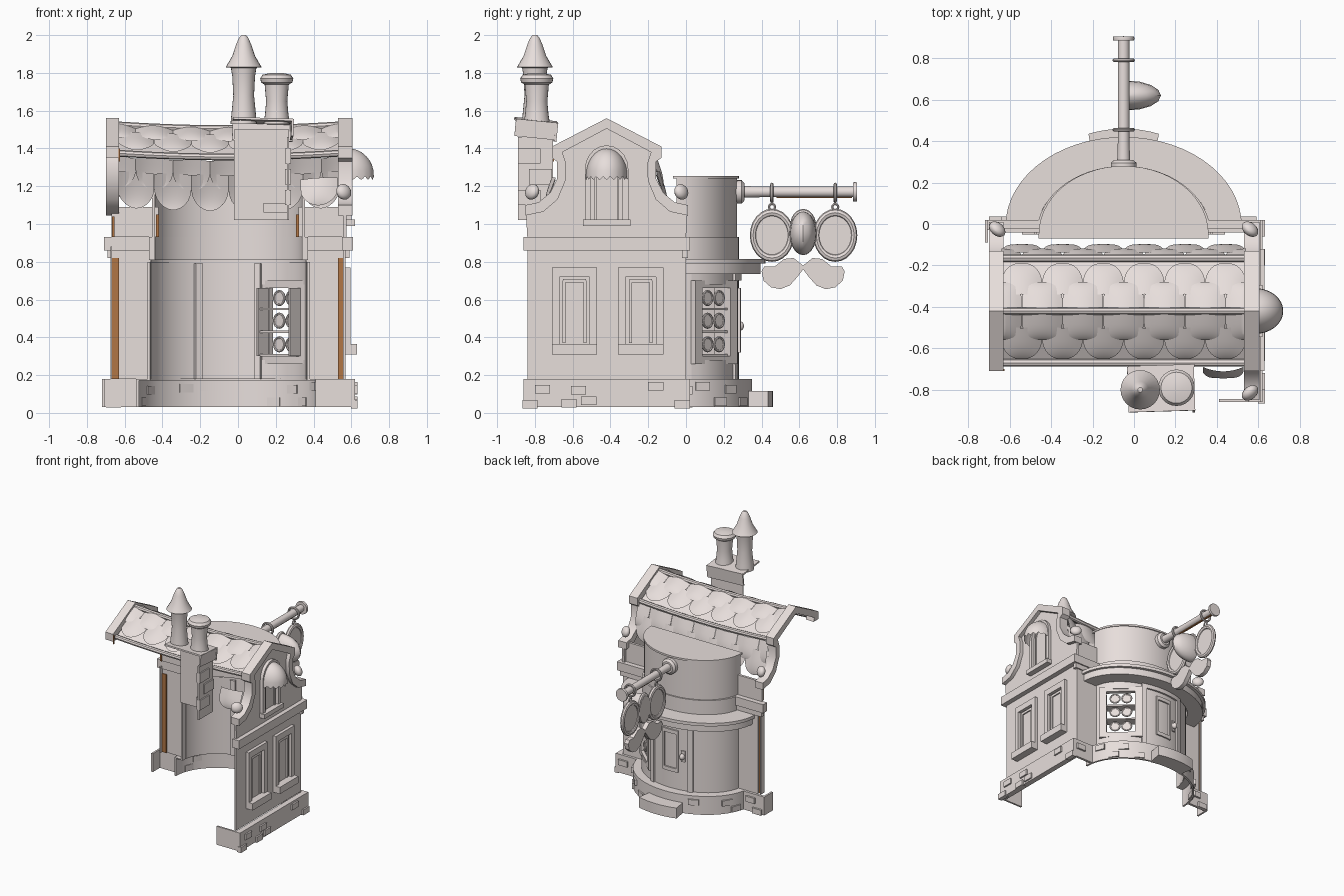
import bpy, bmesh, math
from mathutils import Matrix, Vector

if "Cube" in bpy.data.objects:
    bpy.data.objects.remove(bpy.data.objects["Cube"])

def material(name, rgb):
    m = bpy.data.materials.new(name)
    m.diffuse_color = (*rgb, 1)
    m.use_nodes = True
    m.node_tree.nodes["Principled BSDF"].inputs["Base Color"].default_value = m.diffuse_color
    return m

STONE = material("pale stone", (0.81, 0.74, 0.72))
BROWN = material("brown wood", (0.44, 0.18, 0.06))
CX, RY = -0.05, -0.42          # rotunda axis x, ridge y

def mesh(name, verts, faces, mat=STONE, loc=(0, 0, 0), rot=(0, 0, 0)):
    me = bpy.data.meshes.new(name)
    me.from_pydata([tuple(v) for v in verts], [], faces)
    bm = bmesh.new(); bm.from_mesh(me)
    bmesh.ops.recalc_face_normals(bm, faces=bm.faces)
    bm.to_mesh(me); bm.free()
    me.materials.append(mat)
    ob = bpy.data.objects.new(name, me)
    ob.location, ob.rotation_euler = loc, rot
    bpy.context.collection.objects.link(ob)
    return ob

def box(name, c, s, rot=(0, 0, 0), mat=STONE):
    v = [(s[0]*i/2, s[1]*j/2, s[2]*k/2) for i in (-1, 1) for j in (-1, 1) for k in (-1, 1)]
    f = [(0, 1, 3, 2), (4, 6, 7, 5), (0, 4, 5, 1), (2, 3, 7, 6), (0, 2, 6, 4), (1, 5, 7, 3)]
    return mesh(name, v, f, mat, c, rot)

def span(name, x0, x1, y0, y1, z0, z1, mat=STONE):
    return box(name, ((x0+x1)/2, (y0+y1)/2, (z0+z1)/2), (x1-x0, y1-y0, z1-z0), (0, 0, 0), mat)

def place(axis, p, h):
    return (h, p[0], p[1]) if axis == 'X' else (p[0], p[1], h)

def ribbon(name, outer, inner, axis, lo, hi):
    """Solid strip between two 2D lines, extruded along an axis."""
    n = len(outer)
    v = [place(axis, p, h) for h in (lo, hi) for line in (outer, inner) for p in line]
    f = [(0, n, 3*n, 2*n), (n-1, 2*n-1, 4*n-1, 3*n-1)]
    for i in range(n-1):
        j = i+1
        f += [(i, j, n+j, n+i), (2*n+i, 3*n+i, 3*n+j, 2*n+j),
              (i, 2*n+i, 2*n+j, j), (n+i, n+j, 3*n+j, 3*n+i)]
    return mesh(name, v, f)

def prism(name, pts, axis, lo, hi):
    n = len(pts)
    v = [place(axis, p, h) for h in (lo, hi) for p in pts]
    f = [tuple(range(n)), tuple(range(2*n-1, n-1, -1))]
    f += [(i, (i+1) % n, n+(i+1) % n, n+i) for i in range(n)]
    return mesh(name, v, f)

def ell(a, b, cy, t0=0, t1=180, n=28):
    return [(CX + a*math.cos(math.radians(t0+(t1-t0)*i/n)),
             cy + b*math.sin(math.radians(t0+(t1-t0)*i/n))) for i in range(n+1)]

def arc(name, a, b, th, z0, z1, t0=0, t1=180, cy=-0.05):
    n = max(2, int((t1-t0)/6))
    return ribbon(name, ell(a, b, cy, t0, t1, n), ell(a-th, b-th, cy, t0, t1, n), 'Z', z0, z1)

def lathe(name, prof, loc, axis='Z', n=24, sc=(1, 1, 1), rot=(0, 0, 0), closed=False):
    v, m = [], len(prof)
    for i in range(n):
        c, s = math.cos(2*math.pi*i/n), math.sin(2*math.pi*i/n)
        for r, h in prof:
            p = {'Z': (r*c, r*s, h), 'X': (h, r*c, r*s), 'Y': (r*c, h, r*s)}[axis]
            v.append([p[k]*sc[k] for k in range(3)])
    f = [(i*m+j, ((i+1) % n)*m+j, ((i+1) % n)*m+(j+1) % m, i*m+(j+1) % m)
         for i in range(n) for j in range(m if closed else m-1)]
    if not closed:
        f += [tuple(i*m for i in range(n)), tuple(i*m+m-1 for i in range(n))]
    return mesh(name, v, f, STONE, loc, rot)

def ring(name, R, r, loc, axis, sc=(1, 1, 1), rot=(0, 0, 0), n=24):
    prof = [(R+r*math.cos(k*math.pi/4), r*math.sin(k*math.pi/4)) for k in range(8)]
    return lathe(name, prof, loc, axis, n, sc, rot, True)

def ball(name, loc, sc, rot=(0, 0, 0), n=16):
    prof = [(max(0.01, math.sin(math.pi*k/10)), -math.cos(math.pi*k/10)) for k in range(11)]
    return lathe(name, prof, loc, 'Z', n, sc, rot)

# --- plinth ---
arc("rotunda_plinth", 0.49, 0.40, 0.015, 0.03, 0.18)
arc("rotunda_plinth_ledge", 0.49, 0.40, 0.075, 0.172, 0.18)
ribbon("door_step", ell(0.55, 0.51, -0.05, 72, 108, 8), ell(0.48, 0.38, -0.05, 72, 108, 8), 'Z', 0.03, 0.115)
span("side_plinth", 0.575, 0.62, -0.86, 0.02, 0.03, 0.18)
span("side_plinth_return", 0.41, 0.62, -0.86, -0.845, 0.03, 0.18)
span("front_plinth_right", 0.42, 0.62, 0.0, 0.02, 0.03, 0.18)
span("front_plinth_left", -0.72, -0.53, 0.0, 0.02, 0.03, 0.18)
span("left_plinth_return", -0.72, -0.705, -0.09, 0.02, 0.03, 0.18)
for y, z in ((-.825, .045), (-.76, .125), (-.57, .12), (-.62, .05), (-.515, .065), (-.16, .14), (-.02, .045)):
    box("plinth_brick", (0.615, y, z), (0.035, 0.08, 0.045))
for t, z in ((20, .14), (35, .06), (45, .125), (60, .06), (118, .13), (150, .12), (160, .06)):
    a = math.radians(t)
    box("plinth_brick", (CX+.485*math.cos(a), -.05+.395*math.sin(a), z), (.08, .03, .045), (0, 0, a-math.pi/2))
for x, z in ((-.66, .05), (-.6, .13), (.55, .12)):
    box("plinth_brick", (x, 0.02, z), (0.08, 0.03, 0.045))

# --- walls ---
span("side_wall", 0.555, 0.57, -0.84, 0.0, 0.18, 0.88)
span("front_wall_right", 0.36, 0.57, -0.015, 0.0, 0.18, 0.88)
span("front_wall_left", -0.65, -0.46, -0.015, 0.0, 0.18, 0.88)
span("left_wall_stub", -0.675, -0.667, -0.05, 0.0, 0.18, 0.88)
span("wood_edge_left", -0.667, -0.63, -0.025, -0.016, 0.18, 0.82, BROWN)
span("wood_edge_right", 0.53, 0.555, -0.025, -0.016, 0.18, 0.82, BROWN)
for x0, x1 in ((-.71, -.44), (.34, .61)):
    span("front_cornice", x0, x1, -0.03, 0.02, 0.86, 0.93)
    span("front_cornice_trim", x0+.02, x1-.02, -0.02, 0.01, 0.82, 0.86)
span("side_cornice", 0.55, 0.61, -0.86, 0.01, 0.86, 0.93)
span("upper_wall_left", -0.67, -0.42, -0.04, -0.02, 0.93, 1.09)
span("upper_wall_right", 0.32, 0.57, -0.04, -0.02, 0.93, 1.09)
span("wood_edge_upper", -0.668, -0.655, -0.05, -0.041, 0.93, 1.04, BROWN)
span("wood_edge_roof", -0.632, -0.624, -0.71, -0.70, 1.33, 1.40, BROWN)
for x in (-.425, .315):
    span("wood_edge_drum", x-.008, x+.008, -0.068, -0.061, 0.93, 1.05, BROWN)

# --- rotunda ---
for t0, t1 in ((0, 14), (65, 180)):
    arc("round_wall", 0.43, 0.33, 0.015, 0.18, 0.80, t0, t1)
arc("wall_below_window", 0.43, 0.33, 0.015, 0.18, 0.28, 14, 65)
arc("wall_above_window", 0.43, 0.33, 0.015, 0.68, 0.80, 14, 65)
arc("canopy_trim", 0.55, 0.405, 0.12, 0.735, 0.79, 0, 180, -0.01)
arc("canopy_top", 0.57, 0.43, 0.16, 0.79, 0.815, 0, 180, -0.01)
arc("drum_base", 0.42, 0.33, 0.03, 0.81, 0.93)
arc("drum_wall", 0.405, 0.32, 0.015, 0.93, 1.25)
o = ell(0.41, 0.33, -0.05)
ribbon("drum_lid", o, [(x, -0.07) for x, y in o], 'Z', 1.24, 1.255)
for t0, t1 in ((65, 70), (110, 116)):
    arc("door_post", 0.445, 0.345, 0.05, 0.18, 0.79, t0, t1)
arc("door_lintel", 0.445, 0.345, 0.014, 0.70, 0.78, 70, 110)
for t0, t1 in ((82, 84), (98, 100)):
    arc("door_panel_side", 0.442, 0.342, 0.02, 0.32, 0.66, t0, t1)
for z in (.32, .63):
    arc("door_panel_rail", 0.442, 0.342, 0.02, z, z+.03, 82, 100)
ball("door_knob", (-0.165, 0.285, 0.46), (0.02, 0.022, 0.025))
box("door_handle_plate", (-0.165, 0.27, 0.46), (0.03, 0.015, 0.09), (0, 0, 0.2))

# --- shop window with spectacles on shelves ---
W = Matrix.Translation((0.245, 0.137, 0)) @ Matrix.Rotation(math.radians(47.3), 4, 'Z')
WR = (0, 0, math.radians(47.3))
def wbox(name, n, u, z, s):
    box(name, W @ Vector((n, u, z)), s, WR)
for s in (-1, 1):
    wbox("window_post", 0.015, s*.137, 0.48, (.035, .055, .44))
    wbox("display_side", -0.04, s*.115, 0.48, (.09, .01, .36))
for z in (.28, .68):
    wbox("window_rail", 0.015, 0, z, (.035, .32, .04))
for z in (.305, .43, .55):
    wbox("display_shelf", -0.03, 0, z, (.08, .22, .012))
    for s in (-1, 1):
        p = W @ Vector((0.01, s*.045, z+.058))
        ring("spectacle_rim", 0.036, 0.007, p, 'X', rot=WR, n=16)
        lathe("spectacle_lens", [(.034, -.003), (.034, .003)], p, 'X', 16, rot=WR)

# --- side windows ---
for y in (-.59, -.24):
    for s in (-1, 1):
        span("window_frame_side", .56, .595, y+s*.10-.02, y+s*.10+.02, .34, .77)
        span("window_inner_side", .56, .58, y+s*.055-.008, y+s*.055+.008, .37, .70)
    span("window_frame_top", .56, .595, y-.12, y+.12, .72, .77)
    span("window_inner_top", .56, .58, y-.06, y+.06, .69, .71)
    span("window_sill", .56, .63, y-.12, y+.12, .31, .365)

# --- gable and copings ---
out = [(0, 1.56), (.29, 1.41), (.29, 1.35), (.262, 1.33), (.262, 1.24), (.30, 1.165), (.36, 1.115), (.43, 1.10)]
inn = [(0, 1.505), (.235, 1.38), (.225, 1.35), (.215, 1.32), (.218, 1.23), (.26, 1.13), (.335, 1.065), (.43, 1.045)]
def side(pts, s): return [(RY+s*d, z) for d, z in pts]
prism("gable_wall", side(out, 1) + [(0.0, .93), (-.84, .93)] + side(out, -1)[:0:-1], 'X', 0.555, 0.575)
for s in (-1, 1):
    ribbon("gable_coping", side(out, s), side(inn, s), 'X', 0.53, 0.605)
    ball("gable_scroll", (0.56, RY+s*.395, 1.17), (.045, .03, .042), (.3*s, 0, -.7*s))
ribbon("left_coping_front", side(out, 1), side(inn, 1), 'X', -0.70, -0.63)
ribbon("left_coping_back", side(out, -1)[:3], side(inn, -1)[:3], 'X', -0.70, -0.63)
ball("left_scroll", (-0.66, -0.025, 1.17), (.045, .03, .042), (.3, 0, -.7))

# --- gable window with shell awning ---
def arch(r, n=10): return [(RY-r, 1.02)] + [(RY-r*math.cos(math.pi*i/n), 1.29+r*1.1*math.sin(math.pi*i/n)) for i in range(n+1)] + [(RY+r, 1.02)]
ribbon("gable_window_frame", arch(.115), arch(.085), 'X', 0.57, 0.60)
ribbon("gable_window_inner", arch(.065), arch(.055), 'X', 0.57, 0.585)
span("gable_window_sill", .57, .62, -.545, -.295, 0.99, 1.025)
v, N, M = [], 40, 8
for j in range(M+1):
    e = math.pi/2*j/M
    for i in range(N+1):
        a = math.pi*i/N
        k = math.cos(e)
        z = 1.255 + .145*math.sin(e) - (.02*abs(math.sin(a*9)) if j == 0 else 0)
        v.append((.585+.135*k*math.sin(a), RY-.11*k*math.cos(a), z))
mesh("shell_awning", v, [(j*(N+1)+i, j*(N+1)+i+1, (j+1)*(N+1)+i+1, (j+1)*(N+1)+i)
                         for j in range(M) for i in range(N)])

# --- roof: sagging sheets, scalloped tiles, beams ---
X0, X1 = -0.64, 0.54
def sag(x): return -0.02*(1-((x+.05)/.59)**2)
def slope(d):                  # roof height at distance d from the ridge
    return 1.515 - .58*d if d < .24 else 1.36 - 3.8*(d-.24)
def sheet(name, s, d0, d1):
    v = [(X0+(X1-X0)*i/12, RY+s*d, slope(d)+sag(X0+(X1-X0)*i/12)-.012) for d in (d0, d1) for i in range(13)]
    mesh(name, v, [(i, i+1, 14+i, 13+i) for i in range(12)])
def tile(name, cx, s, d0, d1, lift):
    v, nu, nv = [], 8, 10
    nrm = Vector((slope(d0)-slope(d1), d1-d0)).normalized()
    for j in range(nv+1):
        g = math.pi/2*max(0, j-2)/(nv-2)           # rounded lower end
        t = .2*j if j < 2 else .4+.6*math.sin(g)
        w = .098*max(.02, math.cos(g))
        for i in range(nu+1):
            x = min(max(cx+w*(-1+2*i/nu), X0), X1)
            h = lift*t + .022*(1-((x-cx)/.098)**2)*(1-t**4)
            d = d0+(d1-d0)*t
            v.append((x, RY+s*(d+h*nrm[0]), slope(d0)+(slope(d1)-slope(d0))*t+h*nrm[1]+sag(x)))
    mesh(name, v, [(j*9+i, j*9+i+1, j*9+i+10, j*9+i+9) for j in range(nv) for i in range(nu)])
for s in (-1, 1):
    sheet("roof_sheet", s, 0, .239)
P = (X1-X0)/6
for i in range(7):
    for s in (-1, 1):
        tile("roof_tile_upper", X0+P*i, s, 0.0, .13, .02)
        if i < 6:
            tile("roof_tile_lower", X0+P*(i+.5), s, .07, .225, .015)
    tile("mansard_tile_upper", X0+P*i, 1, .242, .285, .015)
    if i < 6:
        tile("mansard_tile_lower", X0+P*(i+.5), 1, .262, .312, .01)
tile("loose_back_tile", 0.43, -1, .27, .308, .015)
def beam(name, y, z, r=.018):
    v = [(X0+(X1-X0)*i/12, y+r*math.cos(k*math.pi/4), z+sag(X0+(X1-X0)*i/12)+r*math.sin(k*math.pi/4))
         for i in range(13) for k in range(8)]
    mesh(name, v, [(i*8+k, i*8+(k+1) % 8, i*8+8+(k+1) % 8, i*8+8+k) for i in range(12) for k in range(8)])
beam("ridge_beam", RY, 1.525)
beam("front_beam", -.165, 1.375)
beam("back_beam", -.67, 1.375)

# --- chimney: open shell, only the roof-side and right faces plus the slab ---
span("chimney_back_face", -.02, .27, -.715, -.705, 1.02, 1.50)
span("chimney_right_face", .26, .27, -.89, -.705, 1.02, 1.46)
T = (-.1, .03, .03)
box("chimney_slab_top", (.13, -.795, 1.545), (.32, .22, .012), T)
box("chimney_slab_back", (.13, -.692, 1.49), (.32, .012, .10), T)
box("chimney_slab_right", (.285, -.795, 1.50), (.012, .22, .09), T)
for y, z in ((-.83, 1.36), (-.83, 1.14), (-.77, 1.25)):
    box("chimney_brick", (.265, y, z), (.03, .12, .08))
box("chimney_brick", (.20, -.72, 1.085), (.13, .02, .05))
lathe("tall_pot", [(.07, 1.53), (.065, 1.58), (.055, 1.68), (.06, 1.78), (.068, 1.83)], (.03, -.8, 0))
lathe("tall_pot_cone", [(.05, 1.825), (.095, 1.83), (.06, 1.89), (.04, 1.95), (.025, 1.985), (.012, 2.0)], (.03, -.8, 0))
lathe("short_pot", [(.07, 1.53), (.062, 1.58), (.056, 1.65), (.065, 1.75)], (.205, -.79, 0))
lathe("short_pot_cap", [(.06, 1.735), (.083, 1.75), (.088, 1.77), (.075, 1.79), (.03, 1.80)], (.205, -.79, 0))

# --- hanging sign: spectacles, nose and moustache ---
lathe("sign_pole", [(.032, .28), (.028, .4), (.028, .89)], (CX, 0, 1.17), 'Y')
span("pole_wood_strip", CX-.008, CX+.008, .48, .88, 1.138, 1.146, BROWN)
lathe("sign_mount", [(.062, .25), (.062, .295), (.045, .31)], (CX, 0, 1.17), 'Y')
lathe("sign_pole_end", [(.05, .885), (.052, .895), (.05, .905)], (CX, 0, 1.17), 'Y')
for y in (.455, .79):
    ring("hanger_ring", .045, .009, (CX, y, 1.165), 'Y')
    ring("hanger_link", .016, .006, (CX, y, 1.09), 'X', n=12)
    ring("sign_rim", .10, .017, (CX, y, .94), 'X', (1, 1, 1.2))
    lathe("sign_lens", [(.095, -.006), (.095, .006)], (CX, y, .94), 'X', 24, (1, 1, 1.2))
ring("sign_bridge", .055, .014, (CX, .62, .99), 'X', (1, 1, 1.3))
nose = ball("sign_nose", (CX+.015, .62, .95), (.165, .072, .115))
for vert in nose.data.vertices:
    vert.co.x = max(vert.co.x, -.03)
lobe = [(0, .78), (.05, .82), (.1, .815), (.15, .775), (.205, .775), (.22, .75), (.21, .70),
        (.17, .665), (.12, .655), (.07, .675), (.03, .72), (0, .76)]
for s in (-1, 1):
    prism("sign_moustache", [(.62+s*d, z) for d, z in lobe], 'X', CX-.018, CX+.018)

# --- smooth shading with crisp edges ---
bpy.ops.object.select_all(action='SELECT')
bpy.context.view_layer.objects.active = bpy.context.selected_objects[0]
bpy.ops.object.shade_smooth_by_angle(angle=math.radians(35))
